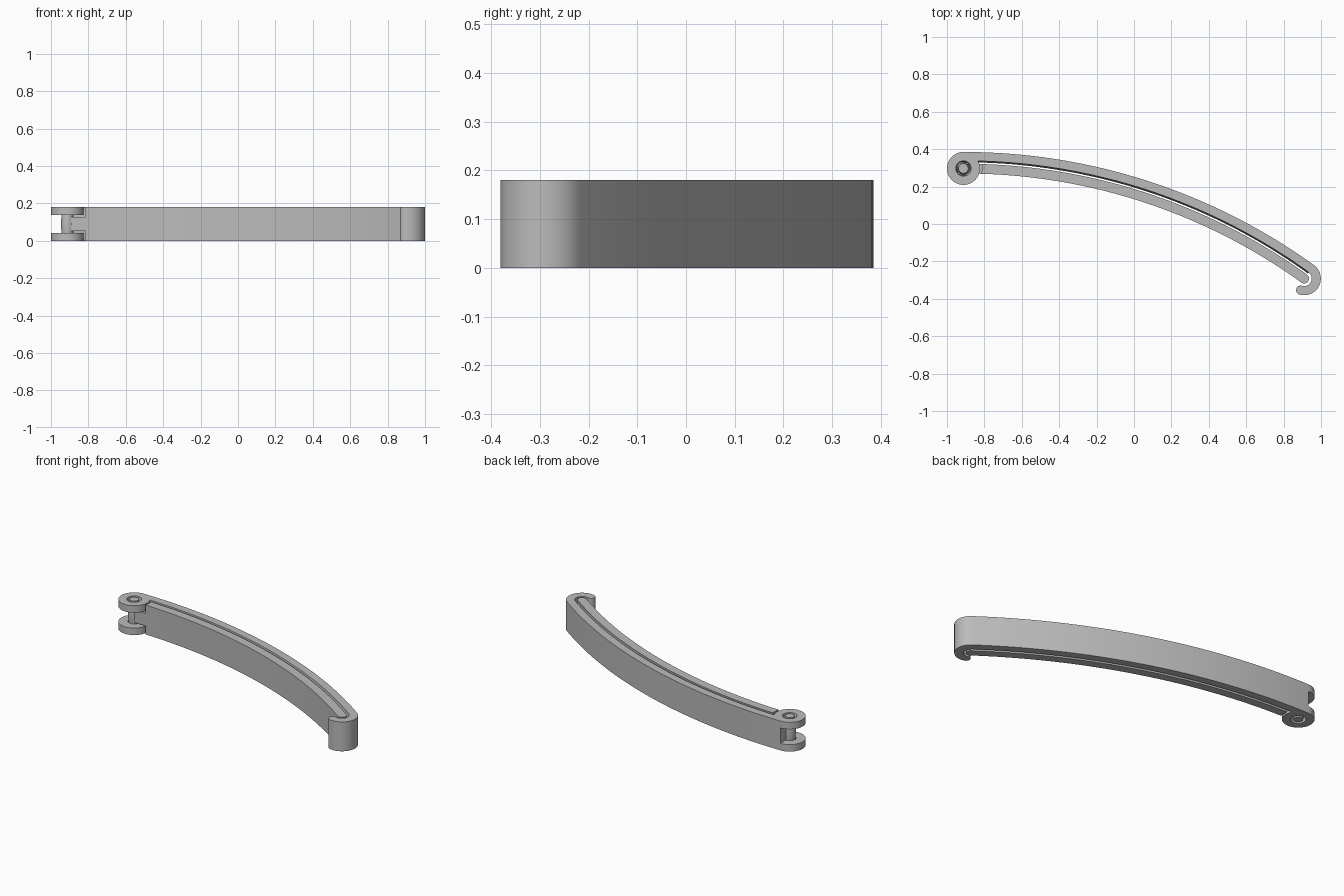
import bpy, bmesh
from math import sin, cos, pi, radians
from mathutils import Vector

cube = bpy.data.objects.get("Cube")
if cube:
    bpy.data.objects.remove(cube, do_unlink=True)

H = 0.18                       # overall height
R = 3.2                        # outer radius of the bowed arms
BEND = radians(35.8)           # angle the arms sweep through
BOW = Vector((-0.91, 0.385 - R))
HINGE = Vector((-0.912, 0.297))
TIP_R = 0.089                  # outer radius of the hook
TIP = BOW + (R - TIP_R) * Vector((sin(BEND), cos(BEND)))

grey = bpy.data.materials.new("grey plastic")
grey.use_nodes = True
colour = (0.5, 0.5, 0.5, 1)
grey.diffuse_color = colour
grey.node_tree.nodes["Principled BSDF"].inputs["Base Color"].default_value = colour


def finish(name, bm):
    bmesh.ops.recalc_face_normals(bm, faces=bm.faces)
    mesh = bpy.data.meshes.new(name)
    bm.to_mesh(mesh)
    bm.free()
    mesh.materials.append(grey)
    obj = bpy.data.objects.new(name, mesh)
    bpy.context.collection.objects.link(obj)
    bpy.ops.object.select_all(action='DESELECT')
    obj.select_set(True)
    bpy.context.view_layer.objects.active = obj
    bpy.ops.object.shade_smooth_by_angle(angle=radians(9))
    return obj


def sweep(name, section, centre, radius, start, end, steps):
    """Carry an (offset, z) section round an arc, angles clockwise from +y."""
    bm = bmesh.new()
    rings = []
    for i in range(steps + 1):
        a = start + (end - start) * i / steps
        out = Vector((sin(a), cos(a)))
        rings.append([bm.verts.new((*(centre + (radius + d) * out), z))
                      for d, z in section])
    n = len(section)
    for r, s in zip(rings, rings[1:]):
        for j in range(n):
            k = (j + 1) % n
            bm.faces.new((r[j], r[k], s[k], s[j]))
    bm.faces.new(rings[0])
    bm.faces.new(rings[-1])
    return finish(name, bm)


def lathe(name, profile, centre, closed=False, sides=48):
    """Turn an (r, z) profile round a vertical axis."""
    bm = bmesh.new()
    rings = [[bm.verts.new((centre.x + r * cos(2 * pi * i / sides),
                            centre.y + r * sin(2 * pi * i / sides), z))
              for i in range(sides)] for r, z in profile]
    pairs = list(zip(rings, rings[1:]))
    if closed:
        pairs.append((rings[-1], rings[0]))
    else:
        bm.faces.new(rings[0])
        bm.faces.new(rings[-1])
    for r, s in pairs:
        for i in range(sides):
            k = (i + 1) % sides
            bm.faces.new((r[i], r[k], s[k], s[i]))
    return finish(name, bm)


# Outer arm with a shallow ridge on its gripping side
sweep("outer_arm", [(0, 0), (0, H), (-0.047, H), (-0.055, H / 2), (-0.047, 0)],
      BOW, R, 0, BEND, 40)

# Hook that wraps the free end, with a rounded tip
THICK = 0.049
HOOK_END = radians(197)
sweep("hook", [(0, 0), (0, H), (-THICK, H), (-THICK, 0)],
      TIP, TIP_R, BEND, HOOK_END, 28)
mid = TIP_R - THICK / 2
lathe("hook_tip", [(THICK / 2, 0), (THICK / 2, H)],
      TIP + mid * Vector((sin(HOOK_END), cos(HOOK_END))))

# Inner arm with a matching groove and a rounded free end
sweep("inner_arm", [(-0.063, 0), (-0.071, H / 2), (-0.063, H), (-0.115, H), (-0.115, 0)],
      BOW, R, 0.031, BEND, 40)
lathe("inner_arm_end", [(0.026, 0), (0.026, H)], TIP)

# Hinge plates with tapered holes
PLATE = 0.043
for name, outer, inner in (("lower_hinge_plate", 0, PLATE),
                           ("upper_hinge_plate", H, H - PLATE)):
    lathe(name, [(0.088, outer), (0.088, inner), (0.035, inner), (0.041, outer)],
          HINGE, closed=True)

# Hinge pin, swelling towards its middle
lathe("hinge_pin", [(0.026 + 0.008 * sin(pi * i / 12), H * i / 12) for i in range(13)], HINGE)

# Tongue joining the inner arm to the pin
sweep("hinge_tongue", [(-0.063, 0.052), (-0.063, 0.128), (-0.115, 0.128), (-0.115, 0.052)],
      BOW, R, 0.003, 0.033, 4)
